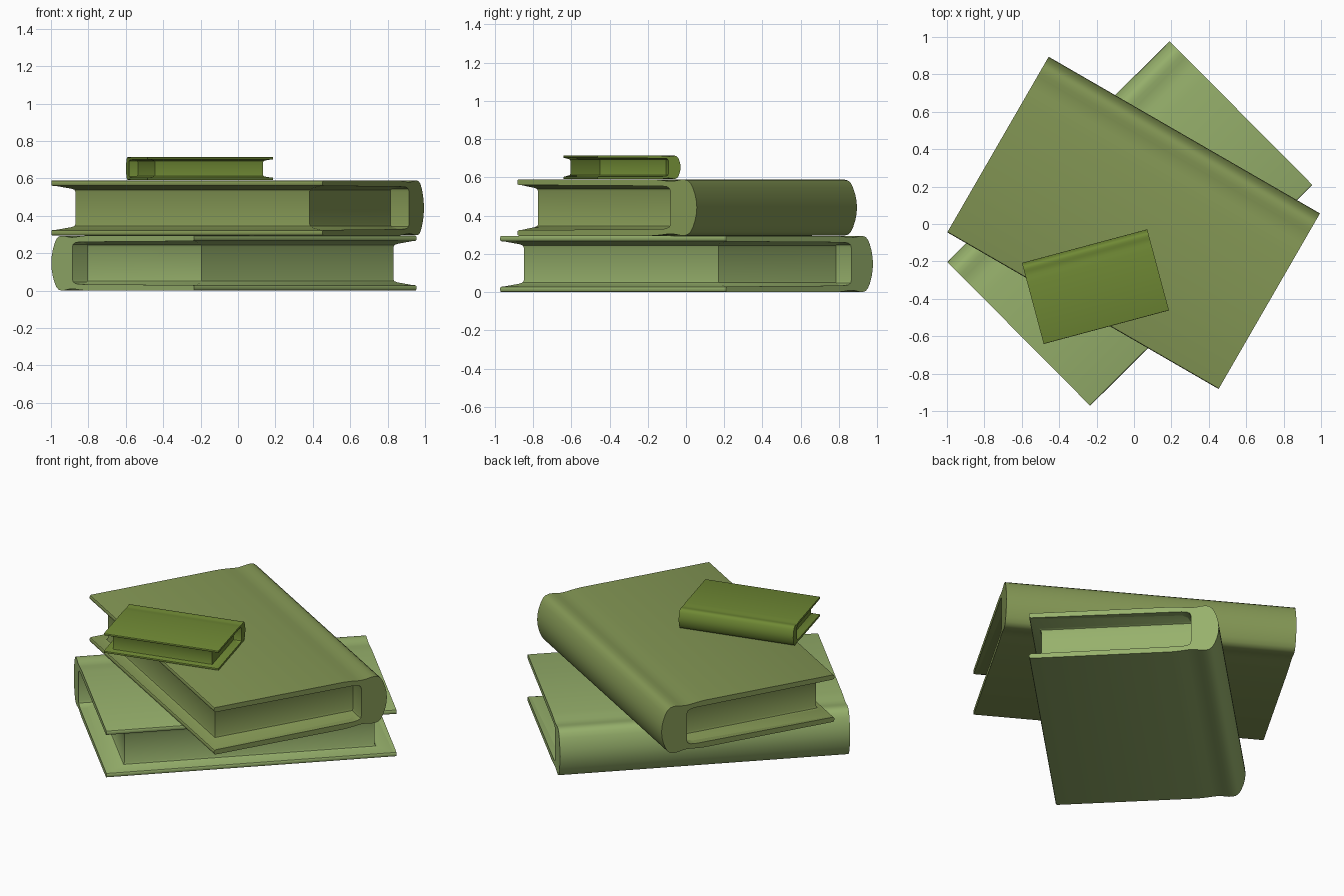
import bpy, bmesh
from math import radians

if "Cube" in bpy.data.objects:
    bpy.data.objects.remove(bpy.data.objects["Cube"])

L = 0.8375      # half length along the spine
H = 0.1475      # half thickness of a book

# Upper half of the cover cross-section (y across the book, z from mid height)
OUTER = [(-0.542, 0.138), (-0.539, 0.145), (-0.532, H), (0.27, H), (0.32, 0.144),
         (0.36, 0.139), (0.39, 0.1375), (0.42, 0.141), (0.445, 0.1455), (0.468, 0.146),
         (0.488, 0.141), (0.504, 0.128), (0.518, 0.104), (0.531, 0.07), (0.539, 0.035)]
INNER = [(0.382, 0.085), (0.377, 0.1), (0.36, 0.109), (0.33, 0.113), (-0.53, 0.118),
         (-0.539, 0.121), (-0.542, 0.126)]


def flip(pts):
    return [(y, -z) for y, z in reversed(pts)]


def finish(name, bm, mat, loc, angle, scale):
    bmesh.ops.recalc_face_normals(bm, faces=bm.faces)
    me = bpy.data.meshes.new(name)
    bm.to_mesh(me)
    bm.free()
    me.materials.append(mat)
    ob = bpy.data.objects.new(name, me)
    bpy.context.collection.objects.link(ob)
    ob.location = loc
    ob.rotation_euler.z = radians(angle)
    ob.scale = (scale,) * 3
    bpy.ops.object.select_all(action='DESELECT')
    ob.select_set(True)
    bpy.context.view_layer.objects.active = ob
    bpy.ops.object.shade_smooth_by_angle(angle=radians(35))


def cover_mesh():
    # Closed C-shaped profile swept along the spine
    prof = OUTER + [(0.542, 0)] + flip(OUTER) + flip(INNER) + INNER
    bm = bmesh.new()
    face = bm.faces.new([bm.verts.new((-L, y, z)) for y, z in prof])
    ext = bmesh.ops.extrude_face_region(bm, geom=[face], use_keep_orig=True)
    moved = [g for g in ext["geom"] if isinstance(g, bmesh.types.BMVert)]
    bmesh.ops.translate(bm, vec=(2 * L, 0, 0), verts=moved)
    return bm


def pages_mesh():
    # Stacked rectangles: block flares out to meet the covers
    half = [(0.006, 0.006, 0.120), (0.098, 0.046, 0.103), (0.110, 0.056, 0.097),
            (0.115, 0.060, 0.085)]
    levels = half + [(a, b, -z) for a, b, z in reversed(half)]
    bm = bmesh.new()
    rings = []
    for a, b, z in levels:
        x, y0, y1 = L - a, -0.542 + b, 0.39
        rings.append([bm.verts.new((px, py, z)) for px, py in
                      ((-x, y0), (x, y0), (x, y1), (-x, y1))])
    for r, s in zip(rings, rings[1:]):
        for i in range(4):
            j = (i + 1) % 4
            bm.faces.new((r[i], r[j], s[j], s[i]))
    bm.faces.new(rings[0])
    bm.faces.new(rings[-1])
    return bm


# name, centre, turn, scale, colour
BOOKS = [
    ("lower_book", (-0.022, 0.003, H), 44.8, 1.0, (0.31, 0.44, 0.15, 1)),
    ("middle_book", (-0.002, 0.006, 3 * H), -30, 1.0, (0.23, 0.31, 0.09, 1)),
    ("small_book", (-0.206, -0.335, 4 * H + 0.063), 15, 0.414, (0.16, 0.25, 0.035, 1)),
]
for name, loc, angle, scale, colour in BOOKS:
    mat = bpy.data.materials.new(name + "_green")
    mat.diffuse_color = colour
    mat.use_nodes = True
    mat.node_tree.nodes["Principled BSDF"].inputs["Base Color"].default_value = mat.diffuse_color
    finish(name + "_cover", cover_mesh(), mat, loc, angle, scale)
    finish(name + "_pages", pages_mesh(), mat, loc, angle, scale)
